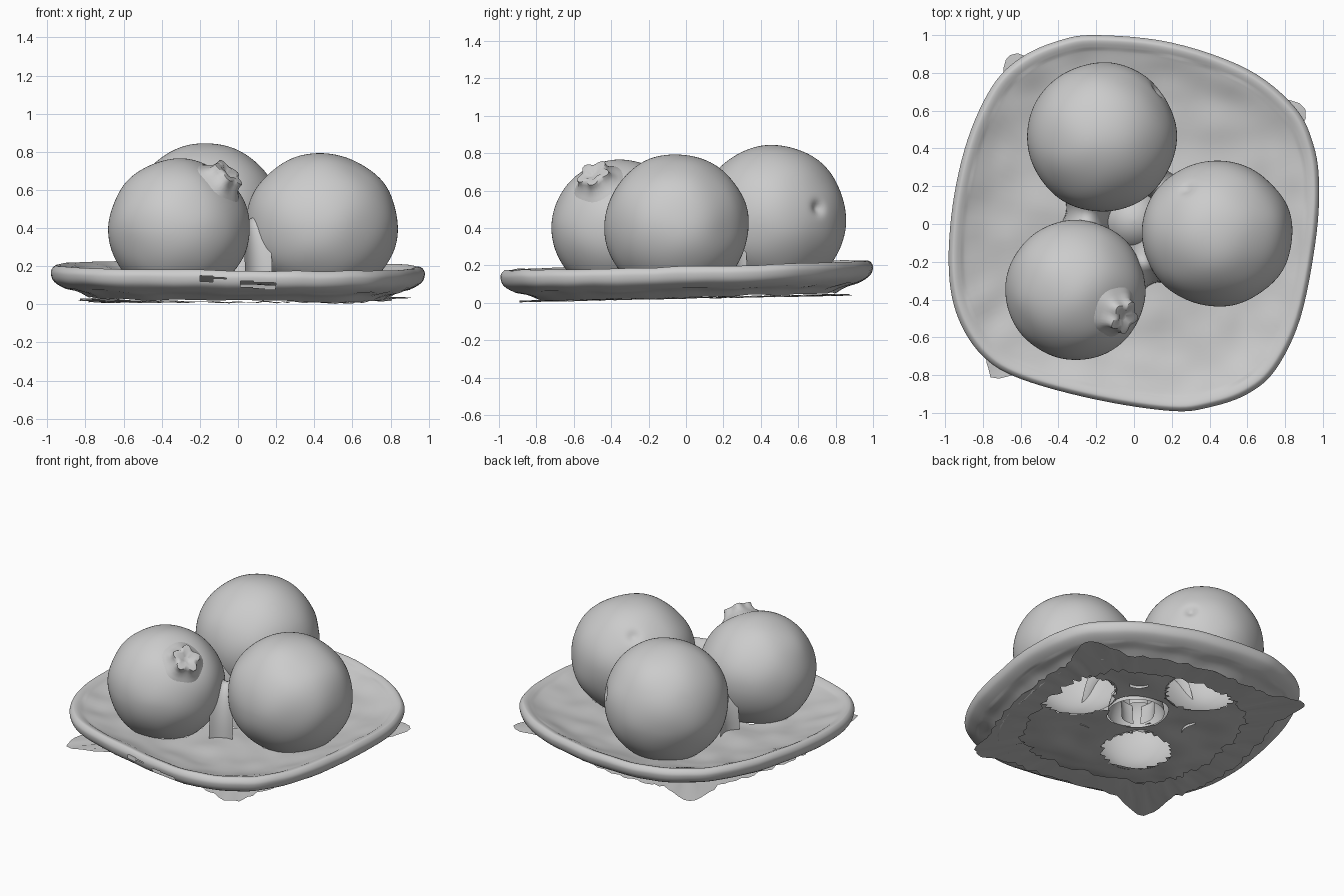
import bpy, bmesh, math, random
from mathutils import Vector, noise

random.seed(4)
cube = bpy.data.objects.get("Cube")
if cube:
    bpy.data.objects.remove(cube)

grey = bpy.data.materials.new("plain grey")
grey.use_nodes = True
shade = (0.6, 0.6, 0.6, 1)
grey.diffuse_color = shade
grey.node_tree.nodes["Principled BSDF"].inputs["Base Color"].default_value = shade


def spline(points, steps, closed):
    """Smooth curve through a few points."""
    pts = [Vector(p) for p in points]
    n = len(pts)
    get = (lambda i: pts[i % n]) if closed else (lambda i: pts[max(0, min(n - 1, i))])
    out = []
    for i in range(n if closed else n - 1):
        a, b, c, d = (get(i + k) for k in (-1, 0, 1, 2))
        for k in range(steps):
            t = k / steps
            out.append(b + (c - a) * t / 2 + (a * 2 - b * 5 + c * 4 - d) * t * t / 2
                       + (b * 3 - a - c * 3 + d) * t ** 3 / 2)
    return out if closed else out + [pts[-1]]


def loft(bm, rings, closed=True):
    """Bridge a list of rings, or open strips, with quads."""
    loops = [[bm.verts.new(p) for p in ring] for ring in rings]
    for a, b in zip(loops, loops[1:]):
        for i in range(len(a) if closed else len(a) - 1):
            j = (i + 1) % len(a)
            bm.faces.new((a[i], a[j], b[j], b[i]))
    return loops


def finish(bm, name, angle=60):
    mesh = bpy.data.meshes.new(name)
    bm.to_mesh(mesh)
    bm.free()
    obj = bpy.data.objects.new(name, mesh)
    bpy.context.collection.objects.link(obj)
    mesh.materials.append(grey)
    bpy.ops.object.select_all(action='DESELECT')
    obj.select_set(True)
    bpy.context.view_layer.objects.active = obj
    bpy.ops.object.shade_smooth_by_angle(angle=math.radians(angle))


# Fruit: centre and radii
FRUITS = {
    "back_fruit": (Vector((-.17, .46, .45)), Vector((.395, .395, .395))),
    "right_fruit": (Vector((.44, -.05, .41)), Vector((.4, .385, .385))),
    "front_fruit": (Vector((-.31, -.35, .4)), Vector((.37, .37, .365))),
}
MIDDLE = Vector((0, .02))


def inside_fruit(p):
    for c, r in FRUITS.values():
        d = p - c
        if sum((d[k] / r[k]) ** 2 for k in range(3)) < .97:
            return True
    return False


def tilt(p):
    return .025 * p.y - .008 * p.x


# Plate: skewed rounded square swept through a rim profile
outline = spline([(-.2, 1), (.2, .96), (.6, .82), (.85, .62), (.95, .42), (.98, .2),
                  (.96, -.1), (.88, -.5), (.75, -.77), (.6, -.9), (.4, -.97), (.2, -.99),
                  (-.2, -.93), (-.6, -.82), (-.8, -.7), (-.93, -.5), (-.98, -.25),
                  (-.96, .1), (-.88, .45), (-.75, .73), (-.6, .88), (-.4, .97)], 6, True)
profile = spline([(.01, .12), (.3, .12), (.6, .12), (.78, .14), (.9, .175), (.96, .2),
                  (.985, .195), (1, .165), (.985, .12), (.93, .085), (.86, .065), (.8, .035)],
                 7, False)
bm = bmesh.new()
rings = []
for s, z in profile:
    ring = []
    for o in outline:
        p = Vector((o.x * s, o.y * s, z))
        p.z += tilt(p) + .014 * noise.noise(p * 6) * (1 if s < .93 else .4)
        ring.append(p)
    rings.append(ring)
loft(bm, rings)
# Open under the fruit and the webs, with worn gaps in the front of the rim
holes = []
for f in bm.faces:
    c = f.calc_center_median()
    worn = (c.y < -.86 and -.2 < c.x < .2 and abs(c.z - .115 + .12 * c.x) < .016
            and noise.noise(c * 14) > -.1)
    if worn or inside_fruit(c) or (c.xy - MIDDLE).length < .19:
        holes.append(f)
bmesh.ops.delete(bm, geom=holes, context='FACES')
finish(bm, "plate")

# Ragged sheet under the plate, with a wide opening and four blunt corners
corners = [(math.radians(a), size) for a, size in ((127, .2), (34.5, .21), (227, .21), (303, .13))]
sheet_rings = [[], [], []]
for o in outline:
    ang = math.atan2(o.y, o.x)
    point = max(size * math.exp(-(math.remainder(ang - c, math.tau) / .14) ** 2)
                for c, size in corners)
    inner = .66 + random.uniform(-.025, .025)
    outer = .84 + point + random.uniform(-.015, .015)
    for ring, s in zip(sheet_rings, (inner, (inner + outer) / 2, outer)):
        p = Vector((o.x * s, o.y * s, .026))
        p.z += .02 * p.y + random.uniform(-.006, .006)
        p.z = max(p.z, 0)
        ring.append(p)
bm = bmesh.new()
loft(bm, sheet_rings)
finish(bm, "base_sheet", 30)


# Fruit bodies: slightly uneven balls, open where they meet the plate and the middle
def fruit(name, direction, depth, width):
    c, r = FRUITS[name]
    dent = Vector(direction).normalized()
    bm = bmesh.new()
    bmesh.ops.create_icosphere(bm, subdivisions=6, radius=1)
    for v in bm.verts:
        n = v.co.normalized()
        size = 1 + .02 * noise.noise(n * 1.7 + c * 5)
        size -= depth * math.exp(-((n - dent).length / width) ** 2)
        v.co = c + Vector(n[k] * r[k] * size for k in range(3))
    cut = [v for v in bm.verts if v.co.z < .115 + tilt(v.co)
           or (v.co.z < .3 and (v.co.xy - MIDDLE).length < .16)]
    bmesh.ops.delete(bm, geom=cut, context='VERTS')
    finish(bm, name)


AXIS = Vector((.215, -.12, .24)).normalized()
fruit("back_fruit", (.3, .25, .06), .07, .09)
fruit("right_fruit", (-.16, .24, .26), .05, .1)
fruit("front_fruit", AXIS, .04, .4)

# Crown on the front fruit: blunt, five-lobed and hollow at the tip
turn = AXIS.to_track_quat('Z', 'Y')
base = FRUITS["front_fruit"][0]
bm = bmesh.new()
crown = []
for r, h, lobe in [(.16, .315, 0), (.12, .35, .04), (.095, .375, .07), (.085, .4, .11),
                   (.08, .42, .18), (.05, .425, .15), (.02, .405, 0)]:
    ring = []
    for i in range(40):
        a = math.tau * i / 40
        rr = r * (1 + lobe * math.cos(a * 5))
        ring.append(base + turn @ Vector((rr * math.cos(a), rr * math.sin(a), h)))
    crown.append(ring)
loops = loft(bm, crown)
bm.faces.new(loops[-1])
finish(bm, "crown")


# Webs: open arches joining neighbouring fruit, pinched in at the middle
def web(name, first, second, height, wide):
    (a, ra), (b, rb) = FRUITS[first], FRUITS[second]
    along = (b - a).xy.normalized().to_3d()
    side = Vector((-along.y, along.x, 0))
    start, end = ra.x * .85, (b - a).xy.length - rb.x * .85
    bm = bmesh.new()
    rings = []
    for k in range(9):
        t = k / 8
        pinch = .8 + .2 * (2 * t - 1) ** 2
        mid = a + along * (start + (end - start) * t)
        mid.z = .11
        rings.append([mid + side * wide * pinch * math.cos(q)
                      + Vector((0, 0, height * pinch * math.sin(q)))
                      for q in (math.pi * i / 16 for i in range(17))])
    loft(bm, rings, False)
    finish(bm, name)


web("front_right_web", "front_fruit", "right_fruit", .42, .15)
web("front_back_web", "front_fruit", "back_fruit", .4, .15)
web("back_right_web", "back_fruit", "right_fruit", .4, .11)

# Saddle closing the pit between the three fruit
bm = bmesh.new()
dome = []
for k in range(9):
    t = math.pi / 2 * k / 8.2
    dome.append([Vector((MIDDLE.x + .18 * math.cos(t) * math.cos(a),
                         MIDDLE.y + .18 * math.cos(t) * math.sin(a),
                         .11 + .22 * math.sin(t)))
                 for a in (math.tau * i / 32 for i in range(32))])
loops = loft(bm, dome)
bm.faces.new(loops[-1])
finish(bm, "middle_saddle")
